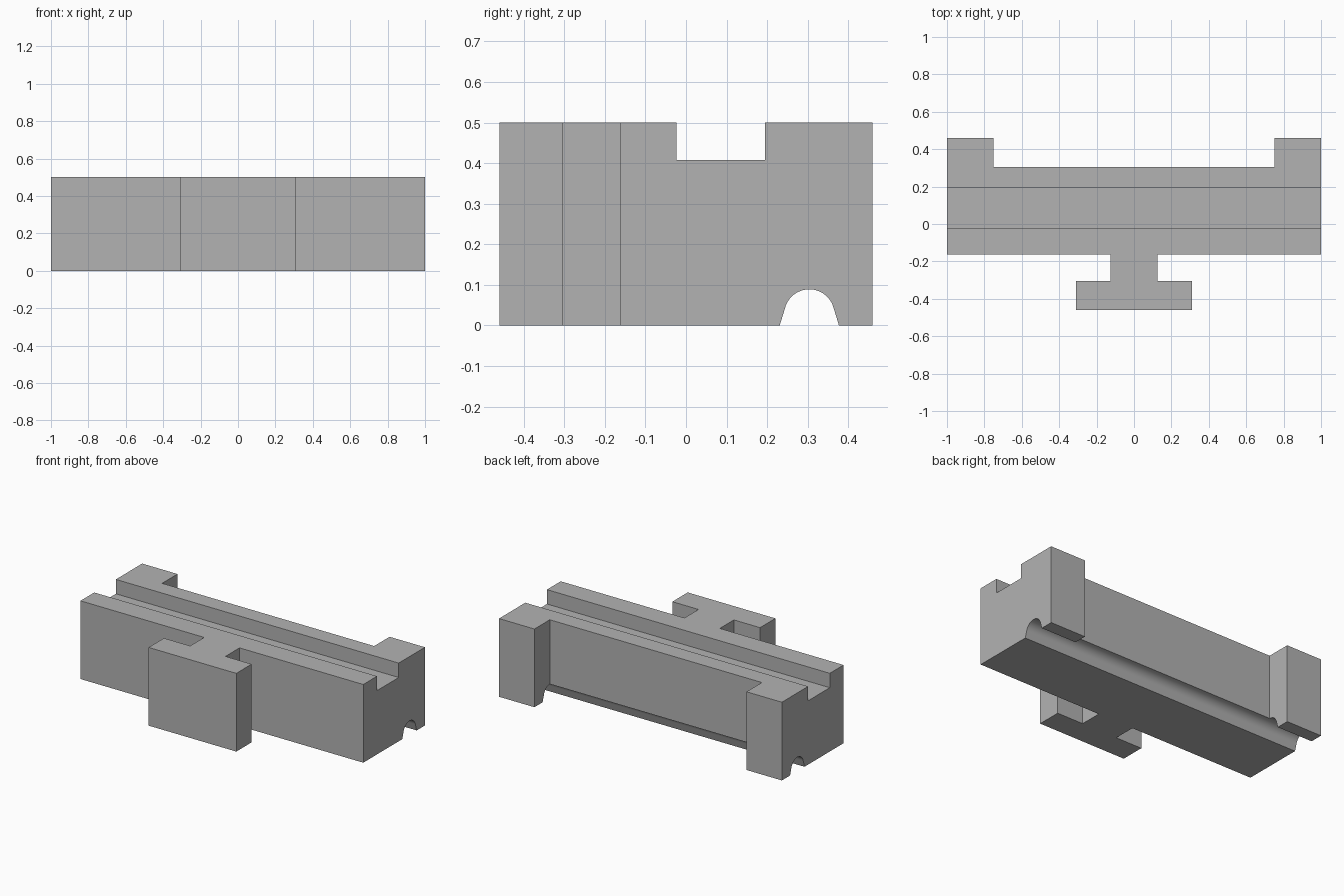
import bpy, bmesh, math
from mathutils import Vector

if "Cube" in bpy.data.objects:
    bpy.data.objects.remove(bpy.data.objects["Cube"], do_unlink=True)

grey = bpy.data.materials.new("plain grey")
grey.use_nodes = True
colour = (0.45, 0.45, 0.45, 1)
grey.diffuse_color = colour
grey.node_tree.nodes["Principled BSDF"].inputs["Base Color"].default_value = colour


def prism(name, points, direction):
    """Extrude a closed outline along a direction."""
    bm = bmesh.new()
    face = bm.faces.new([bm.verts.new(p) for p in points])
    result = bmesh.ops.extrude_face_region(bm, geom=[face])
    moved = [g for g in result["geom"] if isinstance(g, bmesh.types.BMVert)]
    bmesh.ops.translate(bm, verts=moved, vec=Vector(direction))
    bmesh.ops.recalc_face_normals(bm, faces=bm.faces)
    mesh = bpy.data.meshes.new(name)
    bm.to_mesh(mesh)
    bm.free()
    mesh.materials.append(grey)
    obj = bpy.data.objects.new(name, mesh)
    bpy.context.collection.objects.link(obj)
    return obj


# Plan outline: front T-shaped tab, long beam, two rear end blocks
half = [(0.31, -0.46), (0.31, -0.305), (0.125, -0.305), (0.125, -0.163),
        (1, -0.163), (1, 0.46), (0.75, 0.46), (0.75, 0.305)]
plan = half + [(-x, y) for x, y in reversed(half)]
body = prism("slotted_block", [(x, y, 0) for x, y in plan], (0, 0, 0.5))

# Square groove along the top
top_slot = [(-0.024, 0.408), (0.195, 0.408), (0.195, 0.6), (-0.024, 0.6)]

# Flared round channel along the underside
cy, cz, r, steps = 0.304, 0.027, 0.062, 24
arc = [math.radians(14 + 152 * i / steps) for i in range(steps + 1)]
channel = [(cy + r * math.cos(a), cz + r * math.sin(a)) for a in arc]
channel += [(cy - 0.073, 0), (cy - 0.073, -0.1), (cy + 0.073, -0.1), (cy + 0.073, 0)]

bpy.ops.object.select_all(action="DESELECT")
bpy.context.view_layer.objects.active = body
body.select_set(True)
for name, outline in (("top_slot", top_slot), ("under_channel", channel)):
    cutter = prism(name + "_cutter", [(-1.2, y, z) for y, z in outline], (2.4, 0, 0))
    cutter.hide_render = True
    mod = body.modifiers.new(name, "BOOLEAN")
    mod.operation = "DIFFERENCE"
    mod.solver = "EXACT"
    mod.object = cutter
    bpy.ops.object.modifier_apply(modifier=mod.name)
    bpy.data.objects.remove(cutter, do_unlink=True)

bpy.ops.object.shade_smooth_by_angle(angle=math.radians(30))
